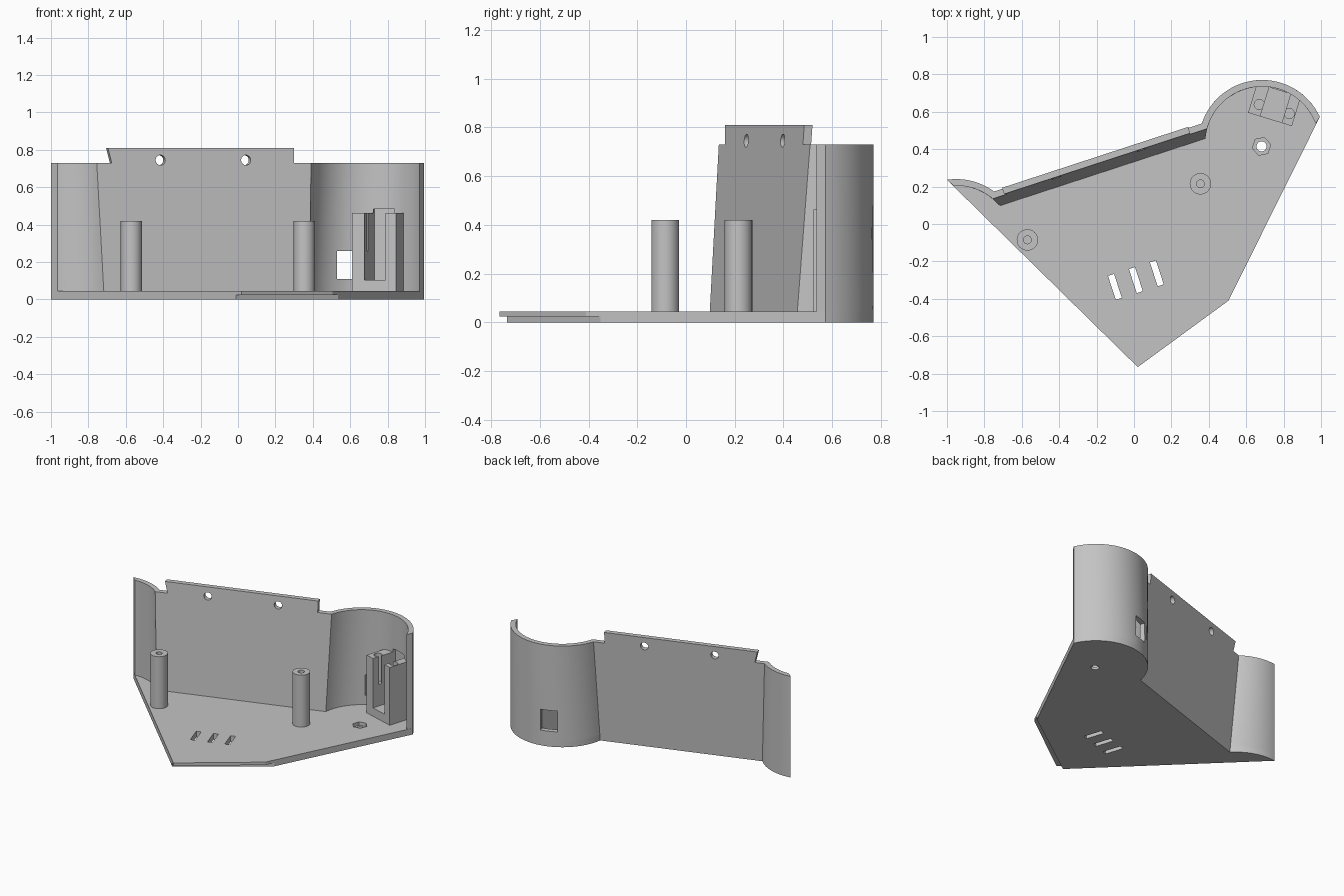
import bpy
import bmesh
from math import atan2, cos, sin, sqrt, pi, radians
from mathutils import Vector, Matrix

old = bpy.data.objects.get("Cube")
if old:
    bpy.data.objects.remove(old, do_unlink=True)

grey = bpy.data.materials.new("matte grey")
grey.use_nodes = True
GREY = (0.55, 0.55, 0.55, 1)
grey.diffuse_color = GREY
grey.node_tree.nodes["Principled BSDF"].inputs["Base Color"].default_value = GREY

FLOOR, RIM, TAB = 0.045, 0.73, 0.81
THICK, SLOPE = 0.037, 0.327
RADIUS, WALL = 0.34, 0.035
LEFT_C, RIGHT_C = Vector((-0.95, -0.1)), Vector((0.685, 0.43))


def make_object(name, bm):
    bmesh.ops.recalc_face_normals(bm, faces=bm.faces)
    mesh = bpy.data.meshes.new(name)
    bm.to_mesh(mesh)
    bm.free()
    mesh.materials.append(grey)
    ob = bpy.data.objects.new(name, mesh)
    bpy.context.collection.objects.link(ob)
    return ob


def loft(name, lower, upper, z0, z1):
    """Solid between two outlines with the same number of points."""
    bm = bmesh.new()
    a = [bm.verts.new((p[0], p[1], z0)) for p in lower]
    b = [bm.verts.new((p[0], p[1], z1)) for p in upper]
    bm.faces.new(a[::-1])
    bm.faces.new(b)
    for i in range(len(a)):
        j = (i + 1) % len(a)
        bm.faces.new((a[i], a[j], b[j], b[i]))
    return make_object(name, bm)


def prism(name, pts, z0, z1):
    return loft(name, pts, pts, z0, z1)


def disc(center, r, n=32, turn=0.0):
    return [(center[0] + r * cos(turn + 2 * pi * i / n),
             center[1] + r * sin(turn + 2 * pi * i / n)) for i in range(n)]


def turned_box(center, size_u, size_v, angle):
    c, u = Vector(center), Vector((cos(angle), sin(angle)))
    v = Vector((-u.y, u.x))
    return [c + u * size_u / 2 * i + v * size_v / 2 * j
            for i, j in ((-1, -1), (1, -1), (1, 1), (-1, 1))]


def cut(ob, cutters):
    """Subtract each cutter and bake the result."""
    for c in cutters:
        mod = ob.modifiers.new("cut", "BOOLEAN")
        mod.operation, mod.solver, mod.object = "DIFFERENCE", "EXACT", c
    bpy.context.view_layer.update()
    deps = bpy.context.evaluated_depsgraph_get()
    mesh = bpy.data.meshes.new_from_object(ob.evaluated_get(deps))
    ob.modifiers.clear()
    ob.data = mesh


# Shell outline: two round bays joined by a panel that leans back with height
def panel_y(x, z, outer):
    return 0.329 + 0.072 * z + (THICK if outer else 0) + SLOPE * x


def meet(c, r, z, outer, sign):
    """Point where a round bay meets the panel line."""
    d = panel_y(c.x, z, outer) - c.y
    k = 1 + SLOPE ** 2
    t = (-SLOPE * d + sign * sqrt(SLOPE ** 2 * d * d - k * (d * d - r * r))) / k
    return Vector((c.x + t, c.y + d + SLOPE * t))


def arc(c, r, start, end, n=32):
    a0 = atan2(start[1] - c.y, start[0] - c.x)
    a1 = atan2(end[1] - c.y, end[0] - c.x)
    if a1 > a0:
        a1 -= 2 * pi
    return [c + r * Vector((cos(a0 + (a1 - a0) * i / n), sin(a0 + (a1 - a0) * i / n)))
            for i in range(n + 1)]


def path(z, outer):
    r = RADIUS if outer else RADIUS - WALL
    first, last = ((-1, 0.235), (0.997, 0.574)) if outer else ((-0.965, 0.2), (0.975, 0.537))
    return (arc(LEFT_C, r, first, meet(LEFT_C, r, z, outer, 1))
            + arc(RIGHT_C, r, meet(RIGHT_C, r, z, outer, -1), last))


def ring(z):
    return path(z, True) + path(z, False)[::-1]


# Floor plate
front = [(0.505, -0.41), (0.02, -0.765)]
base = loft("base_plate", path(0, True) + front, path(FLOOR, True) + front, 0, FLOOR)

# Curved and leaning wall, with a raised tab along the panel
wall = loft("back_wall", ring(FLOOR), ring(RIM), FLOOR, RIM)


def tab_outline(z, x0, x1):
    return [(x0, panel_y(x0, z, False)), (x1, panel_y(x1, z, False)),
            (x1 - 0.01, panel_y(x1 - 0.01, z, True)), (x0 - 0.01, panel_y(x0 - 0.01, z, True))]


tab = loft("panel_tab", tab_outline(RIM, -0.675, 0.3), tab_outline(TAB, -0.695, 0.3), RIM, TAB)

cutters = []


def cutter(ob):
    ob.hide_render = True
    cutters.append(ob)
    return ob


# Floor openings: vent slots, nut pocket with bolt hole, rabbet under the front edge
SLANT = atan2(SLOPE, 1)
floor_cuts = [cutter(prism("slot_cutter", turned_box((0.01 + 0.112 * i, -0.3 + 0.036 * i),
              0.034, 0.135, SLANT), -0.1, 0.2)) for i in (-1, 0, 1)]
NUT = (0.682, 0.415)
floor_cuts.append(cutter(prism("nut_cutter", disc(NUT, 0.05, 6, 0.2), 0.02, 0.2)))
floor_cuts.append(cutter(prism("bolt_cutter", disc(NUT, 0.027), -0.1, 0.1)))
a, b = Vector((-0.01, -0.735)), Vector((0.535, -0.35))
along = (b - a).normalized()
out = Vector((along.y, -along.x))
rabbet = [a - along * 0.2, b + along * 0.2, b + along * 0.2 + out * 0.2, a - along * 0.2 + out * 0.2]
floor_cuts.append(cutter(prism("rabbet_cutter", rabbet, -0.1, 0.024)))
cut(base, floor_cuts)

# Screw holes through the panel, square to it
screw_cuts = []
for x in (-0.42, 0.037):
    hole = cutter(prism("screw_cutter", disc((0, 0), 0.027), -0.1, 0.1))
    y = panel_y(x, 0.745, False) + THICK / 2
    hole.matrix_world = (Matrix.Translation((x, y, 0.745)) @ Matrix.Rotation(SLANT, 4, "Z")
                         @ Matrix.Rotation(pi / 2, 4, "X"))
    screw_cuts.append(hole)
cut(tab, screw_cuts)

# Switch holder: block against the round bay, open slot and two screw bores
U = Vector((cos(radians(-17)), sin(radians(-17))))
V = Vector((-U.y, U.x))
CORNER = Vector((0.61, 0.595))


def local_box(u0, u1, v0, v1):
    return [CORNER + U * u + V * v for u, v in ((u0, v0), (u1, v0), (u1, v1), (u0, v1))]


holder = prism("switch_holder", local_box(0, 0.245, 0, 0.165), FLOOR, 0.462)
recess = cutter(prism("recess_cutter", local_box(0.068, 0.188, -0.05, 0.185), 0.105, 0.485))
bores = [cutter(prism("bore_cutter", disc(CORNER + U * u + V * 0.06, 0.027), 0.26, 0.6))
         for u in (0.044, 0.212)]
cut(holder, [recess] + bores)

# Cable window through the round bay
turn = radians(20)
middle = RIGHT_C + 0.32 * Vector((-sin(turn), cos(turn)))
window = cutter(prism("window_cutter", turned_box(middle, 0.115, 0.14, turn), 0.11, 0.26))
cut(wall, screw_cuts + [recess, window])

# Standoff posts with blind screw holes
posts = []
for name, spot in (("right_standoff", (-0.57, -0.085)), ("left_standoff", (0.355, 0.215))):
    post = prism(name, disc(spot, 0.057), FLOOR, 0.42)
    cut(post, [cutter(prism("pilot_cutter", disc(spot, 0.021, 24), 0.15, 0.6))])
    posts.append(post)

# Tidy up the cutters and shade
for c in cutters:
    bpy.data.objects.remove(c, do_unlink=True)
for ob in [base, wall, tab, holder] + posts:
    bpy.ops.object.select_all(action="DESELECT")
    ob.select_set(True)
    bpy.context.view_layer.objects.active = ob
    bpy.ops.object.shade_smooth_by_angle(angle=radians(25))
